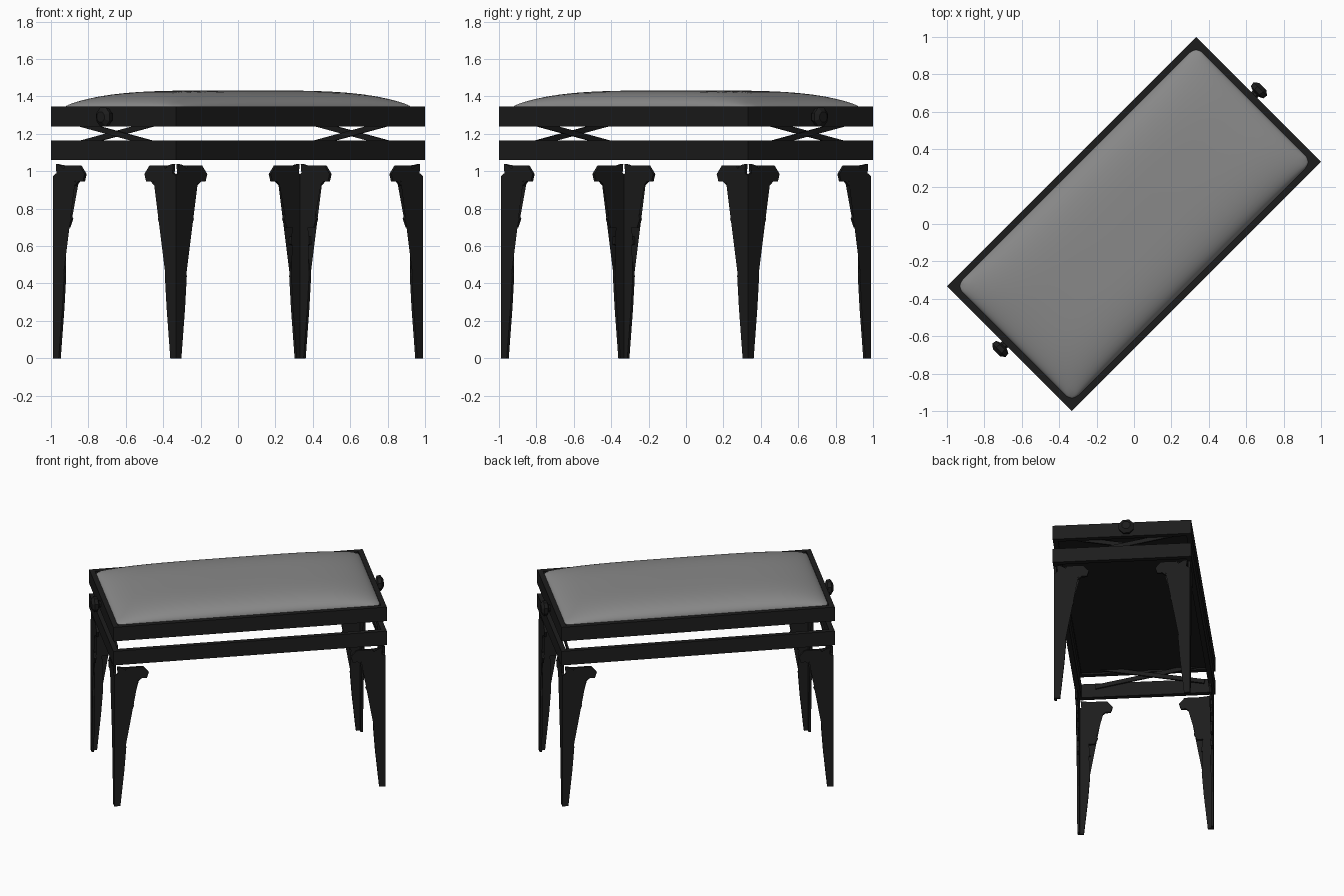
import bpy, bmesh, math
from mathutils import Matrix, Vector

if "Cube" in bpy.data.objects:
    bpy.data.objects.remove(bpy.data.objects["Cube"])

TURN = Matrix.Rotation(math.radians(45), 4, 'Z')   # bench stands diagonally
HU, HV = 0.942, 0.472                              # half length, half depth


def material(name, c):
    m = bpy.data.materials.new(name)
    m.diffuse_color = (c, c, c, 1)
    m.use_nodes = True
    m.node_tree.nodes["Principled BSDF"].inputs["Base Color"].default_value = m.diffuse_color
    return m


BLACK, GREY = material("black_lacquer", 0.012), material("grey_fabric", 0.25)


def finish(bm, name, mat, smooth=False):
    bmesh.ops.recalc_face_normals(bm, faces=bm.faces)
    bm.transform(TURN)
    me = bpy.data.meshes.new(name)
    bm.to_mesh(me)
    bm.free()
    me.materials.append(mat)
    for p in me.polygons:
        p.use_smooth = smooth
    ob = bpy.data.objects.new(name, me)
    bpy.context.collection.objects.link(ob)
    return ob


def box(bm, centre, size, rot=Matrix()):
    m = Matrix.Translation(centre) @ rot @ Matrix.Diagonal((*size, 1))
    bmesh.ops.create_cube(bm, size=1, matrix=m)


def ring_frame(name, z0, z1, wall):
    bm = bmesh.new()
    loops = []
    for inset, z in ((0, z0), (0, z1), (wall, z1), (wall, z0)):
        u, v = HU - inset, HV - inset
        loops.append([bm.verts.new((a * u, b * v, z))
                      for a, b in ((-1, -1), (1, -1), (1, 1), (-1, 1))])
    for i in range(4):
        a, b = loops[i], loops[(i + 1) % 4]
        for j in range(4):
            k = (j + 1) % 4
            bm.faces.new((a[j], a[k], b[k], b[j]))
    finish(bm, name, BLACK)


# Upper and lower open frames
ring_frame("seat_frame", 1.24, 1.345, 0.035)
ring_frame("base_frame", 1.06, 1.165, 0.035)

# Board under the cushion
bm = bmesh.new()
box(bm, (0, 0, 1.295), (2 * HU - 0.07, 2 * HV - 0.07, 0.085))
finish(bm, "seat_board", BLACK)

# Domed cushion: grid with slightly rounded corners
bm = bmesh.new()
NU, NV, CU, CV, R = 48, 28, 0.907, 0.437, 0.05
bmesh.ops.create_grid(bm, x_segments=NU, y_segments=NV, size=1)
for vert in bm.verts:
    s, t = (math.sin(c * math.pi / 2) for c in vert.co.xy)
    h = (max(0, 1 - abs(s) ** 4) * max(0, 1 - abs(t) ** 4)) ** 0.5
    u, v = s * CU, t * CV
    du, dv = abs(u) - (CU - R), abs(v) - (CV - R)
    if du > 0 and dv > 0:
        k = max(du, dv) / math.hypot(du, dv)
        u = math.copysign(CU - R + du * k, u)
        v = math.copysign(CV - R + dv * k, v)
    vert.co = (u, v, 1.34 + 0.092 * h)
finish(bm, "cushion", GREY, True)

# Scissor lift bars at both ends
for side, end in ((-1, "left"), (1, "right")):
    bm = bmesh.new()
    for tilt in (-1, 1):
        box(bm, (side * (0.888 + 0.006 * tilt), 0.03, 1.202), (0.012, 0.76, 0.03),
            Matrix.Rotation(tilt * 0.19, 4, 'X'))
    finish(bm, end + "_scissor_bars", BLACK)

# Eight-sided height knobs
for side, end in ((-1, "left"), (1, "right")):
    bm = bmesh.new()
    prev = None
    for u, r in ((0.93, 0.022), (0.953, 0.025), (0.963, 0.05), (0.988, 0.055), (1.006, 0.03)):
        ring = [bm.verts.new((side * u, 0.033 + r * math.cos(i * math.pi / 4 + 0.39),
                              1.29 + r * math.sin(i * math.pi / 4 + 0.39))) for i in range(8)]
        if prev:
            for i in range(8):
                j = (i + 1) % 8
                bm.faces.new((prev[i], prev[j], ring[j], ring[i]))
        prev = ring
    bm.faces.new(prev)
    finish(bm, end + "_knob", BLACK)

# Carved leg outline: (distance from corner, height)
LEG = [(0, 0), (.042, 0), (.07, .27), (.083, .44), (.05, .60), (.085, .61), (.082, .65),
       (.052, .645), (.05, .71), (.075, .70), (.115, .70), (.137, .745), (.115, .78),
       (.08, .765), (.09, .74), (.062, .735), (.042, .80), (.067, .81), (.055, .86),
       (.082, .87), (.077, .91), (.10, .92), (.10, .955), (.135, .965), (.17, .962),
       (.165, .925), (.19, .945), (.225, .945), (.238, .985), (.2, 1.03), (.09, 1.03),
       (.07, 1.0), (.038, 1.0), (.045, 1.035), (.02, 1.04), (.025, .99), (0, .975)]


def add_panel(bm, place, t):
    front = [bm.verts.new(place(w, 0, z)) for w, z in LEG]
    back = [bm.verts.new(place(w, t, z)) for w, z in LEG]
    caps = [bm.faces.new(front), bm.faces.new(back[::-1])]
    n = len(LEG)
    for i in range(n):
        j = (i + 1) % n
        bm.faces.new((front[j], front[i], back[i], back[j]))
    bmesh.ops.triangulate(bm, faces=caps)


# Corner legs: two thin carved panels meeting at a right angle
LU, LV = 0.934, 0.464
for su, uname in ((-1, "left"), (1, "right")):
    for sv, vname in ((-1, "front"), (1, "back")):
        bm = bmesh.new()
        add_panel(bm, lambda w, d, z: (su * (LU - w), sv * (LV - d), z), 0.016)
        add_panel(bm, lambda w, d, z: (su * (LU - d), sv * (LV - w), z), 0.016)
        finish(bm, f"{vname}_{uname}_leg", BLACK)
